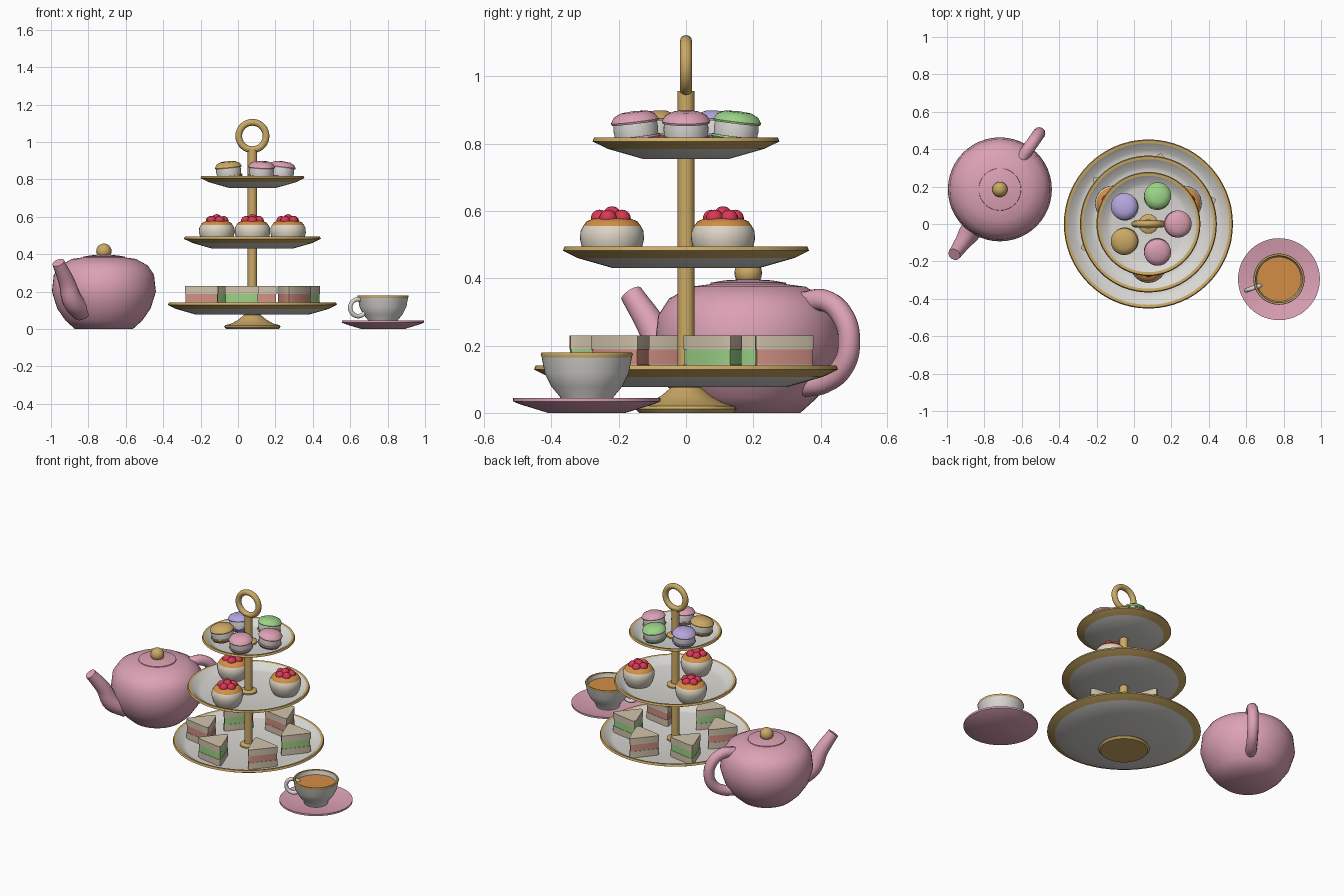
import bpy, bmesh
from math import radians, sin, cos, pi
from mathutils import Vector, Matrix

if "Cube" in bpy.data.objects:
    bpy.data.objects.remove(bpy.data.objects["Cube"])


def material(name, *rgb):
    m = bpy.data.materials.new(name)
    m.use_nodes = True
    m.diffuse_color = (*rgb, 1)
    m.node_tree.nodes["Principled BSDF"].inputs["Base Color"].default_value = (*rgb, 1)
    return m


PINK = material("rose pink", .72, .36, .46)
GOLD = material("gold", .60, .40, .13)
WHITE = material("porcelain", .70, .69, .66)
BREAD = material("bread", .64, .55, .41)
SALMON = material("salmon filling", .64, .28, .23)
GREEN = material("pale green", .33, .65, .24)
LILAC = material("lavender", .46, .38, .72)
RED = material("berry red", .70, .04, .09)
AMBER = material("amber", .65, .27, .06)
CREAM = material("pastry cream", .72, .66, .55)


def finish(name, bm, mats, loc=(0, 0, 0), angle=35):
    bmesh.ops.recalc_face_normals(bm, faces=bm.faces)
    mesh = bpy.data.meshes.new(name)
    bm.to_mesh(mesh)
    bm.free()
    for m in mats:
        mesh.materials.append(m)
    ob = bpy.data.objects.new(name, mesh)
    bpy.context.collection.objects.link(ob)
    ob.location = loc
    smooth(ob, angle)
    return ob


def smooth(ob, angle):
    bpy.ops.object.select_all(action='DESELECT')
    ob.select_set(True)
    bpy.context.view_layer.objects.active = ob
    bpy.ops.object.shade_smooth_by_angle(angle=radians(angle))


def lathe(name, sections, loc, steps=48, angle=35):
    """Revolve (material, profile) sections, each a list of (radius, height)."""
    bm = bmesh.new()
    mats = []
    for mat, profile in sections:
        if mat not in mats:
            mats.append(mat)
        rings = [[bm.verts.new((r * cos(2 * pi * k / steps), r * sin(2 * pi * k / steps), z))
                  for k in range(steps)] for r, z in profile]
        for a, b in zip(rings, rings[1:]):
            for k in range(steps):
                n = (k + 1) % steps
                bm.faces.new((a[k], a[n], b[n], b[k])).material_index = mats.index(mat)
    bmesh.ops.remove_doubles(bm, verts=bm.verts, dist=1e-5)
    return finish(name, bm, mats, loc, angle)


def tube(name, points, radii, mat):
    cu = bpy.data.curves.new(name, 'CURVE')
    cu.dimensions = '3D'
    cu.bevel_depth, cu.bevel_resolution, cu.resolution_u = 1, 4, 6
    cu.use_fill_caps = True
    sp = cu.splines.new('BEZIER')
    sp.bezier_points.add(len(points) - 1)
    for bp, p, r in zip(sp.bezier_points, points, radii):
        bp.co, bp.radius = p, r
        bp.handle_left_type = bp.handle_right_type = 'AUTO'
    cu.materials.append(mat)
    ob = bpy.data.objects.new(name, cu)
    bpy.context.collection.objects.link(ob)
    bpy.ops.object.select_all(action='DESELECT')
    ob.select_set(True)
    bpy.context.view_layer.objects.active = ob
    bpy.ops.object.convert(target='MESH')
    smooth(bpy.context.object, 40)


def ball(name, loc, r, mat, squash=1):
    bm = bmesh.new()
    bmesh.ops.create_uvsphere(bm, u_segments=20, v_segments=12, radius=r)
    bmesh.ops.scale(bm, vec=(1, 1, squash), verts=bm.verts)
    return finish(name, bm, [mat], loc, 60)


def polar(centre, degrees, dist, z):
    a = radians(degrees)
    return Vector((centre[0] + dist * cos(a), centre[1] + dist * sin(a), z))


def torus(name, loc, major, minor, mat, turn=0):
    """Upright ring standing in the xz plane, turned about z."""
    bm = bmesh.new()
    bmesh.ops.create_circle(bm, segments=12, radius=minor,
                            matrix=Matrix.Translation((major, 0, 0)))
    bmesh.ops.spin(bm, geom=bm.verts[:] + bm.edges[:], cent=(0, 0, 0), axis=(0, 1, 0),
                   angle=2 * pi, steps=36, use_merge=True)
    bmesh.ops.remove_doubles(bm, verts=bm.verts, dist=1e-5)
    ob = finish(name, bm, [mat], loc, 60)
    ob.rotation_euler.z = radians(turn)


# Stand: foot, post, top ring
STAND = (.077, 0)
lathe("stand_foot", [(GOLD, [(0, 0), (.14, 0), (.151, .012), (.146, .02), (.11, .03),
                             (.075, .05), (.045, .075), (.045, .09), (0, .09)])], (*STAND, 0))
lathe("stand_post", [(GOLD, [(0, .06), (.025, .06), (.025, .957), (0, .957)])], (*STAND, 0), 24)
torus("stand_ring", (*STAND, 1.032), .073, .018, GOLD)

# Three tiers, each a shallow dish with a gilded rim and a collar
TIERS = [("lower", .452, .077), ("middle", .366, .43), ("upper", .278, .755)]
for label, r, z in TIERS:
    lathe(label + "_plate", [
        (WHITE, [(0, 0), (r - .15, 0), (r - .045, .03)]),
        (GOLD, [(r - .045, .03), (r, .052), (r - .005, .064), (r - .02, .062)]),
        (WHITE, [(r - .02, .062), (r - .06, .03), (r - .08, .025), (0, .025)])],
        (*STAND, z), 64, 25)
    lathe(label + "_collar", [(GOLD, [(.052, .02), (.052, .034), (.04, .042), (0, .042)])],
          (*STAND, z), 24)


# Sandwiches: rounded triangles in three layers
def sandwich(index, angle, spin, filling):
    bm = bmesh.new()
    for layer, (low, high, r) in enumerate([(0, .042, .118), (.042, .086, .114), (.086, .128, .118)]):
        corners = [polar((0, 0), 120 * k, r, low) for k in range(3)]
        pts = []
        for k in range(3):
            here, before, after = corners[k], corners[k - 1], corners[(k + 1) % 3]
            pts += [here.lerp(before, .14), here.lerp((before + after) / 2, .075),
                    here.lerp(after, .14)]
        base = [bm.verts.new(p) for p in pts]
        top = [bm.verts.new((p.x, p.y, high)) for p in pts]
        faces = [bm.faces.new(base), bm.faces.new(top)]
        for k in range(len(base)):
            n = (k + 1) % len(base)
            faces.append(bm.faces.new((base[k], base[n], top[n], top[k])))
        for f in faces:
            f.material_index = layer % 2
    ob = finish(f"sandwich_{index}", bm, [BREAD, filling], polar(STAND, angle, .28, .102), 25)
    ob.rotation_euler.z = radians(angle + spin)


for i, spin in enumerate((0, 0, 0, 0, 180, 180)):
    sandwich(i + 1, 20 + 60 * i, spin, SALMON if i % 2 else GREEN)

# Berry tarts
for i, angle in enumerate((30, 150, 270)):
    c = polar(STAND, angle, .22, .455)
    lathe(f"tart_{i + 1}", [
        (CREAM, [(0, 0), (.07, 0), (.086, .025), (.095, .06), (.094, .085), (.086, .1)]),
        (AMBER, [(.086, .1), (.076, .114), (.058, .122), (0, .125)])], c, 32, 50)
    for k in range(5):
        ball(f"tart_{i + 1}_berry_{k + 1}", polar(c, angle + 72 * k, .037, c.z + .123), .026, RED)
    ball(f"tart_{i + 1}_top_berry", c + Vector((0, 0, .132)), .027, RED)

# Macarons, leaning slightly outward
for i, mat in enumerate((PINK, GREEN, LILAC, AMBER, PINK)):
    if mat is AMBER:
        mat = GOLD
    ob = lathe(f"macaron_{i + 1}", [
        (mat, [(0, 0), (.04, .003), (.062, .014), (.072, .03), (.07, .036), (.065, .036)]),
        (WHITE, [(.065, .036), (.067, .055), (.065, .074)]),
        (mat, [(.065, .074), (.07, .074), (.072, .08), (.062, .096), (.04, .107), (0, .11)])],
        polar(STAND, 72 * i, .15, .788), 32, 50)
    ob.rotation_euler = (0, radians(7), radians(72 * i))

# Teapot
POT = (-.717, .185)
lathe("teapot_body", [(PINK, [(0, 0), (.155, 0), (.205, .045), (.25, .11), (.278, .2),
                              (.268, .29), (.235, .34), (.17, .375), (.11, .383)])],
      (*POT, 0), 48, 45)
lathe("teapot_lid", [(PINK, [(.115, .375), (.112, .387), (.07, .394), (0, .398)])], (*POT, 0), 40, 45)
ball("teapot_knob", (*POT, .416), .041, GOLD)
tube("teapot_spout", [polar(POT, 235, d, z) for d, z in
                      ((.2, .1), (.29, .15), (.345, .25), (.425, .355))],
     (.062, .056, .044, .034), PINK)
tube("teapot_handle", [polar(POT, 55, d, z) for d, z in
                       ((.2, .328), (.28, .333), (.345, .285), (.366, .21),
                        (.345, .14), (.28, .092), (.2, .08))], [.033] * 7, PINK)

# Cup and saucer
CUP = (.775, -.295)
lathe("saucer", [(PINK, [(0, 0), (.115, 0), (.2, .026), (.219, .034), (.219, .045),
                         (.205, .043), (.12, .022), (0, .02)])], (*CUP, 0), 48, 40)
lathe("cup", [
    (WHITE, [(0, .022), (.07, .022), (.08, .048), (.105, .078), (.125, .118), (.134, .165)]),
    (GOLD, [(.134, .165), (.137, .174), (.135, .179), (.126, .179), (.125, .172)]),
    (WHITE, [(.125, .172), (.115, .12), (.095, .085)])], (*CUP, 0), 48, 45)
lathe("tea", [(AMBER, [(.119, .15), (0, .15)])], (*CUP, 0), 48)
torus("cup_handle", polar(CUP, 199, .14, .114), .045, .012, WHITE, 199)
